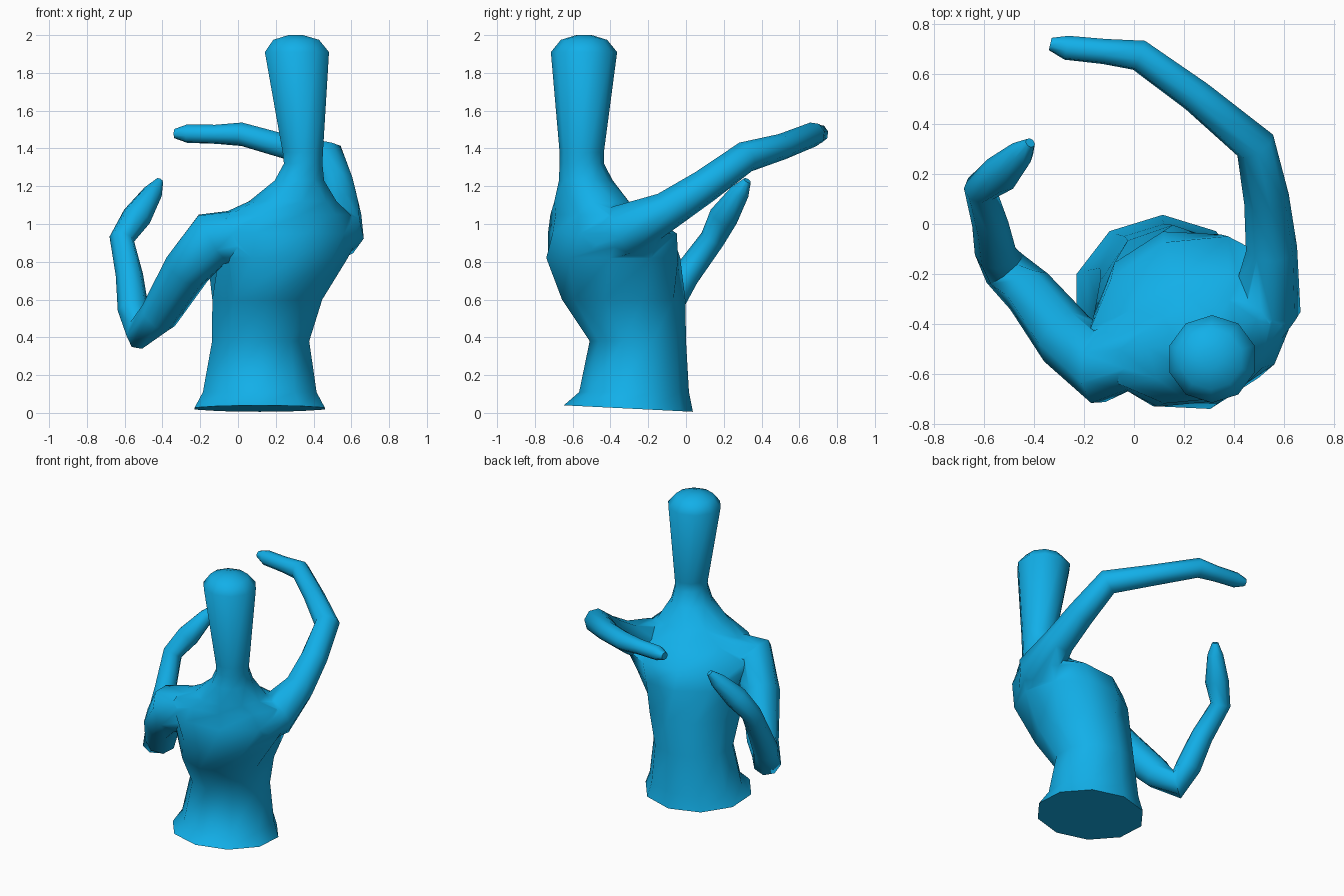
import bpy, bmesh, math
from mathutils import Vector

if "Cube" in bpy.data.objects:
    bpy.data.objects.remove(bpy.data.objects["Cube"])

mat = bpy.data.materials.new("blue")
mat.diffuse_color = (0.006, 0.43, 0.81, 1)
mat.use_nodes = True
mat.node_tree.nodes["Principled BSDF"].inputs["Base Color"].default_value = mat.diffuse_color


def loft(name, rings):
    """Closed skin through rings of equal point count."""
    bm = bmesh.new()
    loops = [[bm.verts.new(p) for p in ring] for ring in rings]
    n = len(loops[0])
    for a, b in zip(loops, loops[1:]):
        for i in range(n):
            j = (i + 1) % n
            bm.faces.new((a[i], a[j], b[j], b[i]))
    bm.faces.new(loops[0][::-1])
    bm.faces.new(loops[-1])
    bmesh.ops.recalc_face_normals(bm, faces=bm.faces)
    me = bpy.data.meshes.new(name)
    bm.to_mesh(me)
    bm.free()
    ob = bpy.data.objects.new(name, me)
    bpy.context.collection.objects.link(ob)
    me.materials.append(mat)
    return ob


def ellipse(z, cx, cy, rx, ry, rot=0, tilt=0, n=10):
    c, s = math.cos(math.radians(rot)), math.sin(math.radians(rot))
    pts = []
    for i in range(n):
        a = 2 * math.pi * (i + 0.5) / n
        u, v = rx * 1.02 * math.cos(a), ry * 1.02 * math.sin(a)
        x, y = u * c - v * s, u * s + v * c
        pts.append((cx + x, cy + y, z - tilt * y))
    return pts


def limb(name, path, n=8):
    """Tube through (x, y, z, radius) points with an untwisted frame."""
    pts = [Vector(p[:3]) for p in path]
    rings, up = [], Vector((0, 0, 1))
    for i, p in enumerate(pts):
        t = Vector()
        if i > 0:
            t += (p - pts[i - 1]).normalized()
        if i < len(pts) - 1:
            t += (pts[i + 1] - p).normalized()
        t.normalize()
        up = (up - t * up.dot(t)).normalized()
        side = t.cross(up)
        r = path[i][3] * 1.04
        rings.append([p + r * (math.cos(a) * side + math.sin(a) * up)
                      for a in (2 * math.pi * (k + 0.5) / n for k in range(n))])
    return loft(name, rings)


# Torso, neck and head in one skin
body = loft("body", [
    ellipse(0.023, 0.115, -0.305, 0.355, 0.335, tilt=0.05),
    ellipse(0.11, 0.115, -0.275, 0.31, 0.285),
    ellipse(0.38, 0.12, -0.255, 0.265, 0.25),
    ellipse(0.60, 0.155, -0.33, 0.30, 0.32),
    ellipse(0.82, 0.21, -0.385, 0.365, 0.36, 15),
    ellipse(0.95, 0.235, -0.39, 0.415, 0.33, 20),
    ellipse(1.05, 0.25, -0.46, 0.35, 0.24, 20),
    ellipse(1.12, 0.29, -0.50, 0.23, 0.20, 15),
    ellipse(1.23, 0.325, -0.53, 0.135, 0.14),
    ellipse(1.32, 0.345, -0.552, 0.105, 0.115),
    ellipse(1.38, 0.343, -0.552, 0.11, 0.115),
    ellipse(1.91, 0.312, -0.54, 0.175, 0.172),
    ellipse(1.975, 0.308, -0.54, 0.125, 0.12),
    ellipse(2.0, 0.305, -0.54, 0.04, 0.04),
])

# Raised arm with hand
raised_arm = limb("raised_arm", [
    (0.42, -0.48, 0.90, 0.13), (0.53, -0.32, 0.965, 0.14),
    (0.55, -0.10, 1.07, 0.10), (0.53, 0.10, 1.20, 0.088),
    (0.485, 0.315, 1.355, 0.08), (0.25, 0.51, 1.41, 0.066),
    (0.02, 0.675, 1.475, 0.062), (-0.12, 0.69, 1.475, 0.05),
    (-0.27, 0.705, 1.478, 0.048), (-0.335, 0.72, 1.478, 0.025),
])

# Lowered, bent arm with hand
bent_arm = limb("bent_arm", [
    (0.02, -0.50, 0.94, 0.14), (-0.14, -0.57, 0.92, 0.15),
    (-0.27, -0.46, 0.76, 0.122), (-0.42, -0.27, 0.515, 0.10),
    (-0.515, -0.18, 0.43, 0.092), (-0.555, -0.11, 0.55, 0.08),
    (-0.575, 0.0, 0.73, 0.07), (-0.615, 0.14, 0.92, 0.064),
    (-0.535, 0.20, 1.04, 0.075), (-0.45, 0.285, 1.17, 0.05),
    (-0.415, 0.325, 1.23, 0.02),
])

# Merge the arms into the body
bpy.context.view_layer.objects.active = body
body.select_set(True)
for arm in (raised_arm, bent_arm):
    mod = body.modifiers.new("merge", "BOOLEAN")
    mod.operation = "UNION"
    mod.solver = "EXACT"
    mod.object = arm
    bpy.ops.object.modifier_apply(modifier=mod.name)
    bpy.data.objects.remove(arm)

bpy.ops.object.shade_smooth_by_angle(angle=math.radians(60))
